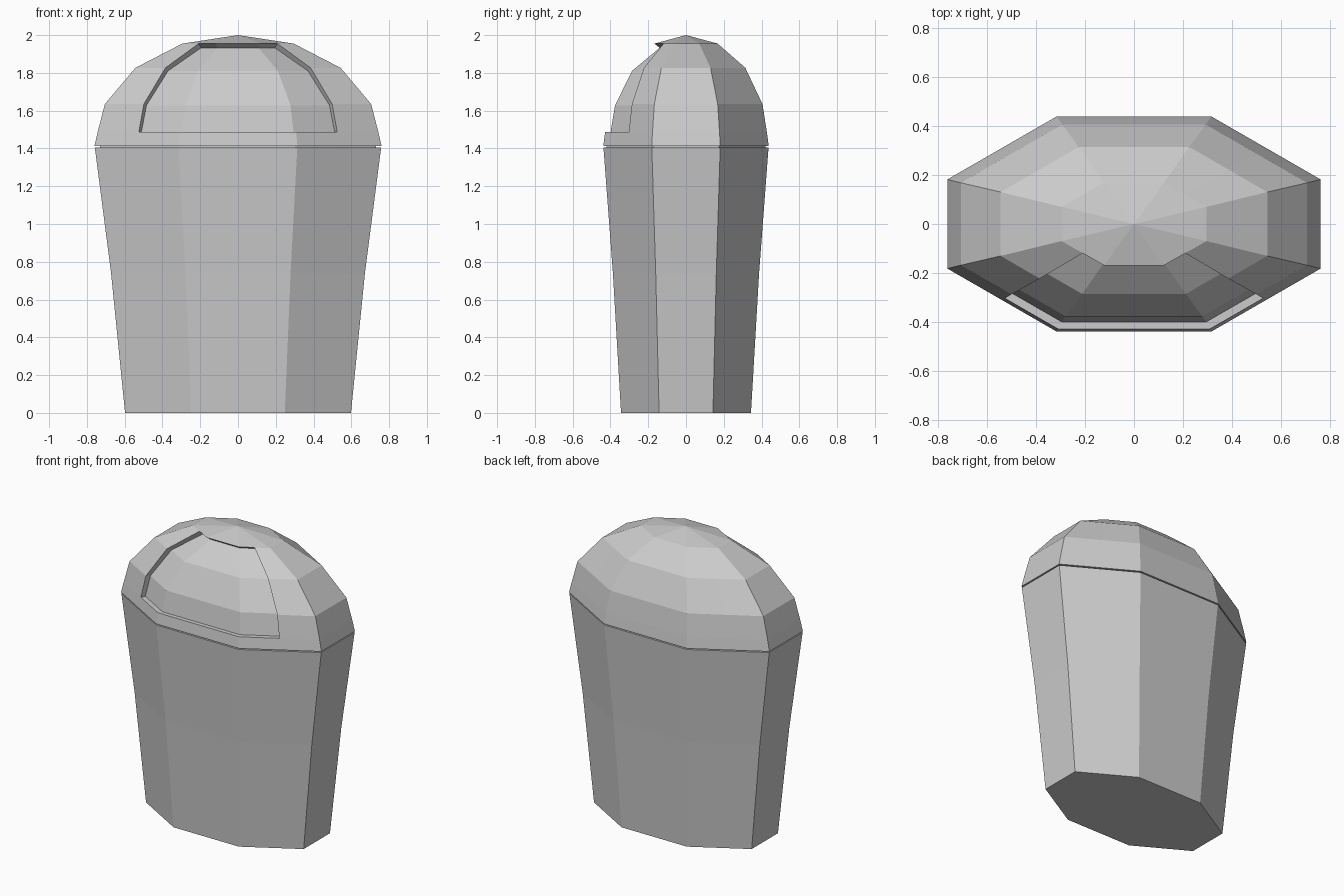
import bpy, bmesh, math

if "Cube" in bpy.data.objects:
    bpy.data.objects.remove(bpy.data.objects["Cube"])

SIDES = 16  # octagon corners plus the midpoint of every facet


def ring(bm, rx, ry, z):
    """Flattened octagon with half-widths rx, ry; odd points are corners."""
    verts = []
    for k in range(SIDES):
        a = math.radians(22.5 * k)
        r = 1 / math.cos(math.pi / 8) if k % 2 else 1.0
        verts.append(bm.verts.new((rx * r * math.cos(a), ry * r * math.sin(a), z)))
    return verts


def bridge(bm, low, high):
    return [bm.faces.new((low[k], low[(k + 1) % SIDES],
                          high[(k + 1) % SIDES], high[k])) for k in range(SIDES)]


def finish(bm, name):
    bmesh.ops.recalc_face_normals(bm, faces=bm.faces[:])
    mesh = bpy.data.meshes.new(name)
    bm.to_mesh(mesh)
    bm.free()
    obj = bpy.data.objects.new(name, mesh)
    bpy.context.collection.objects.link(obj)
    return obj


# Tapered bin body
bm = bmesh.new()
rings = [ring(bm, *p) for p in ((0.598, 0.344, 0), (0.672, 0.387, 0.74),
                                (0.758, 0.437, 1.405))]
for low, high in zip(rings, rings[1:]):
    bridge(bm, low, high)
bm.faces.new(rings[0])
bm.faces.new(rings[-1])
finish(bm, "bin_body")

# Domed lid, with a narrow neck forming the seam above the body
bm = bmesh.new()
profile = ((0.73, 0.42, 1.403), (0.73, 0.42, 1.413), (0.76, 0.438, 1.413),
           (0.743, 0.428, 1.487), (0.705, 0.405, 1.635),
           (0.543, 0.314, 1.827), (0.295, 0.168, 1.955))
rings = [ring(bm, *p) for p in profile]
recess = []
for i, (low, high) in enumerate(zip(rings, rings[1:])):
    faces = bridge(bm, low, high)
    if i >= 3:
        recess += faces[10:14]
bm.faces.new(rings[0])
apex = bm.verts.new((0, 0, 2))
top = rings[-1]
for k in range(SIDES):
    bm.faces.new((top[k], top[(k + 1) % SIDES], apex))
bmesh.ops.recalc_face_normals(bm, faces=bm.faces[:])

# Front flap, sunk into the dome
new = bmesh.ops.extrude_face_region(bm, geom=recess)["geom"]
bmesh.ops.delete(bm, geom=[f for f in recess if f.is_valid], context='FACES_ONLY')
for v in new:
    if isinstance(v, bmesh.types.BMVert):
        x = v.co.x
        if abs(x) > 0.01:
            v.co.x -= math.copysign(0.014, x)
        v.co.y += 0.029
        v.co.z -= 0.047 * (v.co.z - 1.487)
finish(bm, "domed_lid")
